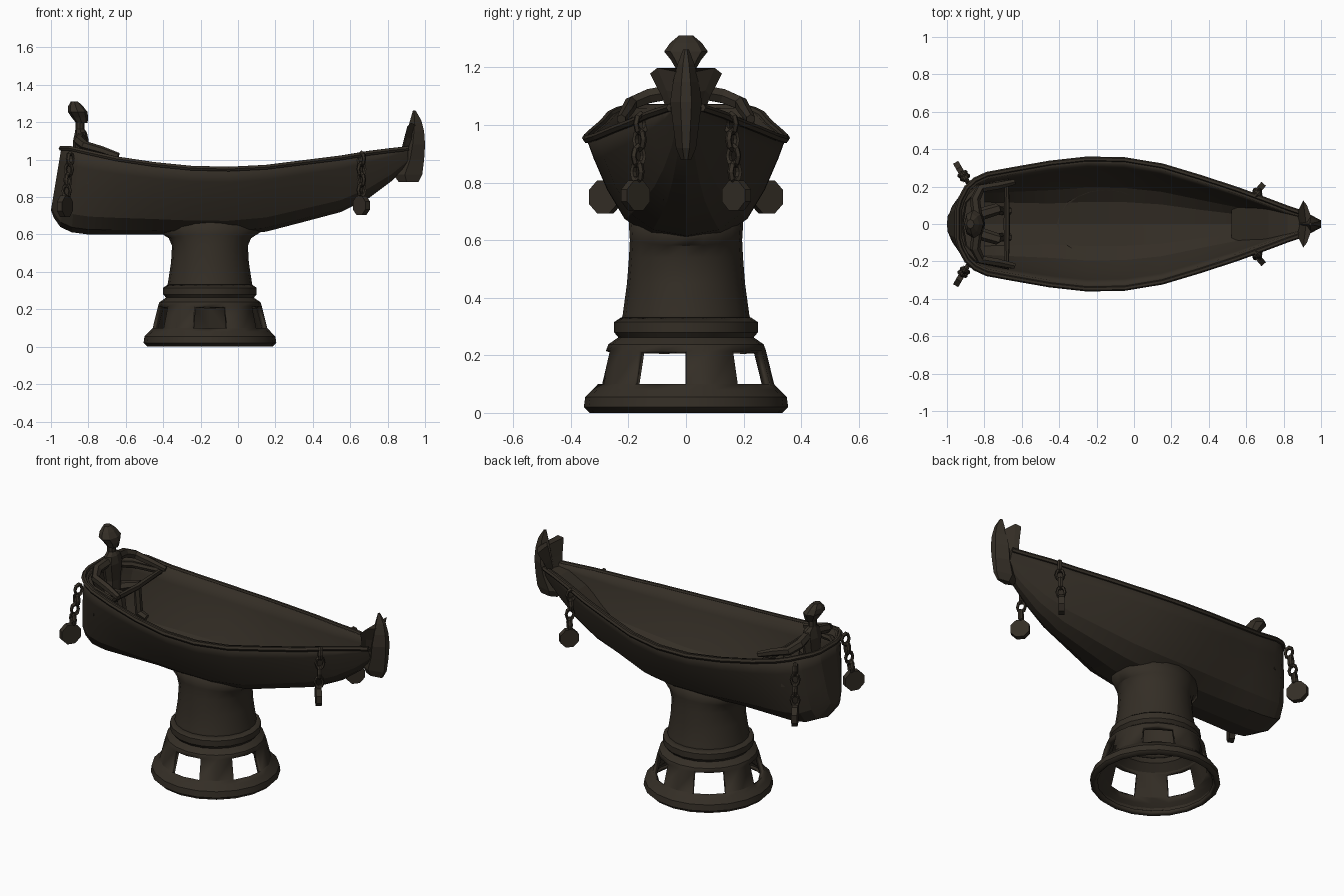
import bpy, bmesh
from math import sin, cos, pi, radians
from mathutils import Vector

if "Cube" in bpy.data.objects:
    bpy.data.objects.remove(bpy.data.objects["Cube"])

bronze = bpy.data.materials.new("dark_bronze")
bronze.diffuse_color = (0.034, 0.027, 0.019, 1)
bronze.use_nodes = True
bronze.node_tree.nodes["Principled BSDF"].inputs["Base Color"].default_value = bronze.diffuse_color
CX = -0.15  # axis of the stand


def make(name, verts, faces, wall=0, smooth=None):
    me = bpy.data.meshes.new(name)
    bm = bmesh.new()
    vs = [bm.verts.new(v) for v in verts]
    for f in faces:
        bm.faces.new([vs[i] for i in f])
    bmesh.ops.recalc_face_normals(bm, faces=bm.faces)
    # orient open shells outward by testing the outermost face
    mid = sum((v.co for v in bm.verts), Vector()) / len(bm.verts)
    far = max(bm.faces, key=lambda f: (f.calc_center_median() - mid).length)
    if far.normal.dot(far.calc_center_median() - mid) < 0:
        bmesh.ops.reverse_faces(bm, faces=bm.faces)
    bm.to_mesh(me)
    bm.free()
    ob = bpy.data.objects.new(name, me)
    bpy.context.collection.objects.link(ob)
    me.materials.append(bronze)
    if smooth:
        bpy.ops.object.select_all(action='DESELECT')
        ob.select_set(True)
        bpy.context.view_layer.objects.active = ob
        bpy.ops.object.shade_smooth_by_angle(angle=radians(smooth))
    if wall:
        m = ob.modifiers.new("wall", 'SOLIDIFY')
        m.thickness, m.offset = wall, -1
    return ob


def loft(name, rings, closed=True, caps=(True, True), skip=lambda r, i: False, **kw):
    n = len(rings[0])
    faces = []
    for r in range(len(rings) - 1):
        for i in range(n if closed else n - 1):
            if not skip(r, i):
                j = (i + 1) % n
                faces.append((r*n + i, r*n + j, (r+1)*n + j, (r+1)*n + i))
    if caps[0]:
        faces.append(tuple(range(n)))
    if caps[1]:
        faces.append(tuple(range((len(rings) - 1) * n, len(rings) * n)))
    return make(name, [p for ring in rings for p in ring], faces, **kw)


def tube(name, pts, r, taper=None):
    cu = bpy.data.curves.new(name, 'CURVE')
    cu.dimensions = '3D'
    cu.bevel_depth, cu.bevel_resolution, cu.use_fill_caps = r, 1, True
    sp = cu.splines.new('POLY')
    sp.points.add(len(pts) - 1)
    for i, (p, q) in enumerate(zip(sp.points, pts)):
        p.co = (*q, 1)
        p.radius = taper[i] if taper else 1
    sp.use_smooth = False
    ob = bpy.data.objects.new(name, cu)
    bpy.context.collection.objects.link(ob)
    cu.materials.append(bronze)


# Stand: turned profile with five windows cut out of the foot band
N = 20
profile = [(.335, 0), (.355, .02), (.35, .055), (.325, .08), (.306, .1), (.278, .215),
           (.27, .238), (.235, .262), (.25, .28), (.25, .315), (.225, .332)]
angles = [radians(-108 + 18 * i) for i in range(N)]
loft("windowed_foot", [[(CX + r*cos(a), r*sin(a), z) for a in angles] for r, z in profile],
     caps=(False, False), skip=lambda r, i: r == 4 and i % 4 < 2, wall=.03, smooth=25)

# Neck flaring up into the underside of the hull
neck = [(.232, .232, .3, 0), (.225, .22, .34, 0), (.208, .205, .45, 0), (.203, .198, .54, 0),
        (.22, .195, .58, .02), (.27, .20, .612, .07)]
loft("neck", [[(CX + rx*cos(a), ry*sin(a), z + lift*sin(a)**2) for a in angles]
              for rx, ry, z, lift in neck], caps=(False, False), wall=.02, smooth=30)

# Hull: x, half width, rim height, keel height, fullness exponent
stations = [(-1.0, .075, 1.06, .73, .6), (-.985, .13, 1.06, .69, .6), (-.95, .195, 1.06, .64, .6),
            (-.89, .235, 1.05, .612, .6), (-.8, .265, 1.035, .60, .68), (-.65, .29, 1.005, .60, .8),
            (-.45, .325, .975, .60, .95), (-.25, .347, .955, .595, .95), (-.05, .343, .95, .595, .95),
            (.15, .31, .96, .615, .95), (.35, .25, .985, .667, 1), (.55, .185, 1.01, .72, 1),
            (.7, .13, 1.035, .795, 1), (.82, .085, 1.05, .885, 1), (.91, .055, 1.06, .975, 1)]
half = [(1, 0), (.92, .2), (.78, .5), (.6, .78), (.35, .94)]
section = half + [(0, 1)] + [(-f, t) for f, t in reversed(half)]


def station(x, w, zt, zb, e):
    lean = .055 * min(1, max(0, (-.75 - x) / .2))
    return [(x + lean*(1 - t), w * abs(f)**e * (1 if f > 0 else -1), zt - (zt - zb)*t)
            for f, t in section]


rings = [station(*s) for s in stations]
loft("hull", rings, closed=False, wall=.025, smooth=15)

# Rim moulding, and the hull floor sweeping up into the bow deck
left, right = [r[0] for r in rings], [r[-1] for r in rings]
tube("rim", left[::-1] + right, .014)
loft("bow_deck", [[(x, -w, z), (x, w, z), (x, w*.8, z - .03), (x, -w*.8, z - .03)]
                  for x, w, z in ((.52, .1, .77), (.62, .1, .86), (.72, .1, .96),
                                  (.82, .075, 1.03), (.91, .05, 1.055))])

# Prow: tall pointed fin with a flared collar behind it
fin = [(.88, .86, .965, .018), (.92, .83, .985, .035), (1.0, .87, .995, .045), (1.08, .89, 1.0, .055),
       (1.15, .905, .995, .045), (1.21, .92, .98, .03), (1.262, .935, .95, .01)]
loft("prow_fin", [[(a, 0, z), (a*.6 + b*.4, w, z), (b, w*.35, z), (b, -w*.35, z),
                   (a*.6 + b*.4, -w, z)] for z, a, b, w in fin])
loft("prow_collar", [[(x, -w, z), (x + .02, -w*.8, z + .02), (.96, 0, z), (x + .02, w*.8, z + .02),
                      (x, w, z), (x + .015, 0, z)]
                     for x, w, z in ((.87, .062, 1.04), (.885, .085, 1.1), (.905, .125, 1.178))])


# Hanging chains, each ending in a flat medallion
def link(name, x, y, z, ang, ry, rz):
    bpy.ops.mesh.primitive_torus_add(major_segments=8, minor_segments=5, major_radius=1,
                                     minor_radius=.38, location=(x, y, z),
                                     rotation=(pi/2, 0, ang))
    ob = bpy.context.object
    ob.name, ob.scale = name, (ry, rz, .034)
    ob.data.materials.append(bronze)


def chain(name, start, end, ang, size):
    a, b = Vector(start), Vector(end)
    for k in range(4):
        p = a.lerp(b, (.03 + k*.056) / .28)
        link(f"{name}_link_{k}", *p, ang + k*pi/2, .022, .032)
    bpy.ops.mesh.primitive_cylinder_add(vertices=8, radius=size, depth=.032, location=b,
                                        rotation=(pi/2, pi/8, ang))
    bpy.context.object.name = name + "_medallion"
    bpy.context.object.data.materials.append(bronze)


for side, s in (("left", 1), ("right", -1)):
    chain("bow_chain_" + side, (.66, .155*s, 1.035), (.66, .175*s, .755), radians(50)*s, .056)
    chain("stern_chain_" + side, (-.895, .235*s, 1.035), (-.925, .28*s, .75), radians(120)*s, .062)

    # Seated figure: limbs, and the frame it rests on
    tube("figure_arm_" + side, [(-.84, .05*s, 1.115), (-.85, .13*s, 1.1), (-.82, .19*s, 1.075),
                                (-.73, .205*s, 1.05), (-.64, .225*s, 1.02)], .028, [1, 1, .9, .8, .6])
    tube("figure_leg_" + side, [(-.83, .05*s, .93), (-.73, .08*s, .96), (-.71, .07*s, .8),
                                (-.66, .07*s, .78)], .034, [1, .9, .7, .6])
    tube("stern_frame_" + side, [(-.93, 0, 1.02), (-.91, .12*s, 1.02), (-.84, .19*s, 1.01),
                                 (-.68, .23*s, .995), (-.68, 0, .985)], .018)

# Seated figure: torso and head, with the bench below
loft("figure_torso", [[(x + rx*cos(k*pi/4), ry*sin(k*pi/4), z) for k in range(8)]
                      for x, z, rx, ry in ((-.84, .9, .045, .07), (-.84, 1.0, .04, .055),
                                           (-.84, 1.1, .042, .075), (-.84, 1.145, .032, .06),
                                           (-.845, 1.165, .024, .026), (-.845, 1.21, .024, .026))])
loft("figure_head", [[(x + rx*cos(k*pi/4), ry*sin(k*pi/4), z) for k in range(8)]
                     for x, z, rx, ry in ((-.835, 1.195, .03, .035), (-.845, 1.225, .044, .052),
                                          (-.857, 1.255, .052, .076), (-.868, 1.285, .04, .055),
                                          (-.875, 1.31, .02, .025))])
loft("bench", [[(x, -w, z), (x, w, z), (x, w, z - .03), (x, -w, z - .03)]
               for x, w, z in ((-.92, .16, .9), (-.8, .235, .9))])
